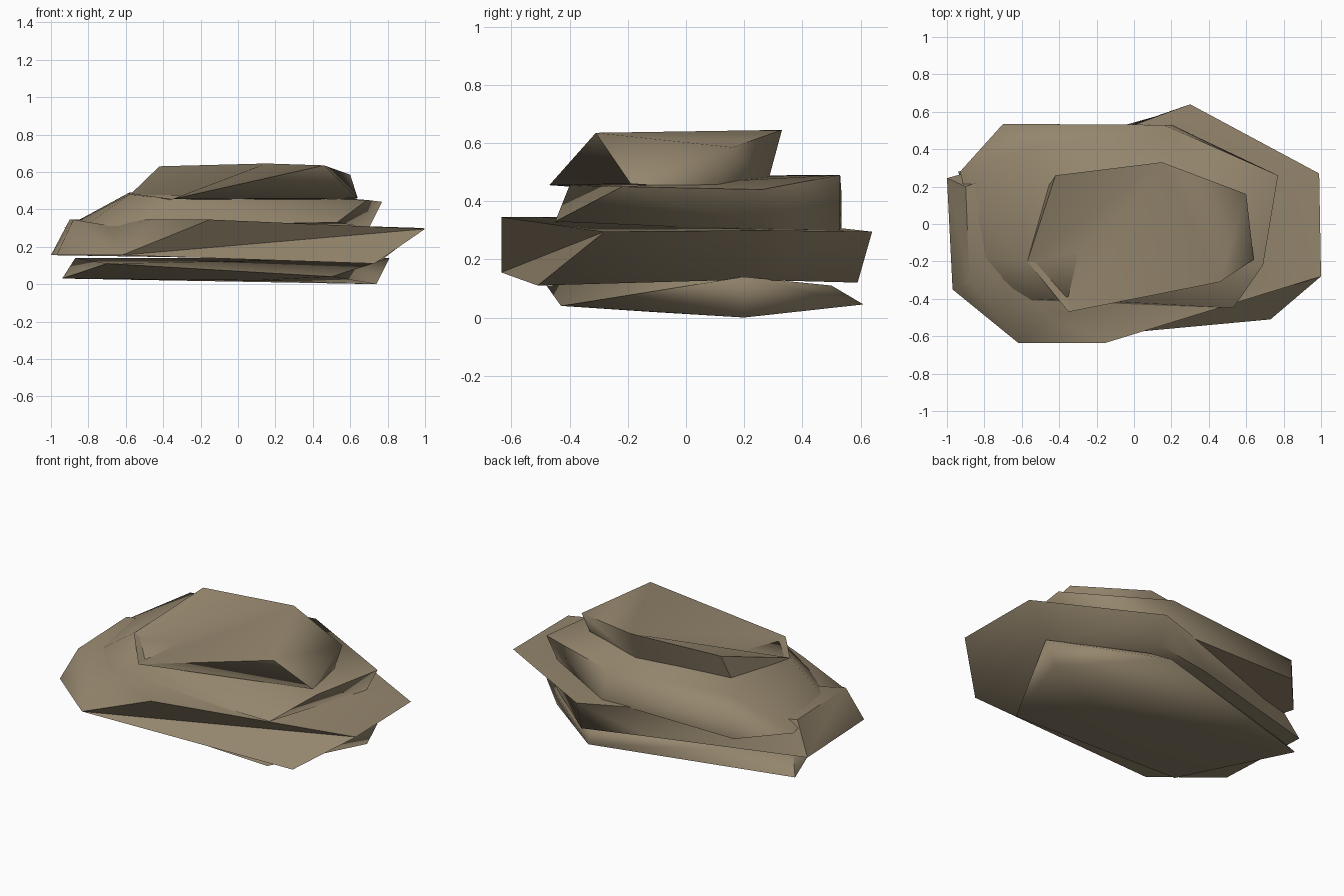
import bpy
import bmesh
from math import radians

default_cube = bpy.data.objects.get("Cube")
if default_cube is not None:
    bpy.data.objects.remove(default_cube, do_unlink=True)

# One weathered stone colour for every layer
stone = bpy.data.materials.new("tan_stone")
stone.use_nodes = True
stone.diffuse_color = (.30, .24, .155, 1)
stone.node_tree.nodes["Principled BSDF"].inputs["Base Color"].default_value = stone.diffuse_color


def finish(name, bm, crease_angle=70):
    """Turn a bmesh into a softly shaded stone object."""
    bmesh.ops.recalc_face_normals(bm, faces=bm.faces[:])
    mesh = bpy.data.meshes.new(name)
    bm.to_mesh(mesh)
    bm.free()
    mesh.materials.append(stone)
    mesh.shade_smooth()
    mesh.set_sharp_from_angle(angle=radians(crease_angle))
    layer = bpy.data.objects.new(name, mesh)
    bpy.context.scene.collection.objects.link(layer)


def convex_slab(name, lower_corners, upper_corners):
    """Chiselled slab: the hull around a lower and an upper ring of corners."""
    bm = bmesh.new()
    for corner in lower_corners + upper_corners:
        bm.verts.new(corner)
    bmesh.ops.convex_hull(bm, input=bm.verts[:])
    loose = [v for v in bm.verts if not v.link_faces]
    bmesh.ops.delete(bm, geom=loose, context="VERTS")
    finish(name, bm)


def hollowed_slab(name, corners, faces):
    """Slab with hollows: lettered corners joined by strings of letters."""
    bm = bmesh.new()
    verts = {letter: bm.verts.new(place) for letter, place in corners.items()}
    for letters in faces.split():
        bm.faces.new([verts[letter] for letter in letters])
    finish(name, bm)


# Thin foot slab, tilted up along its front
convex_slab("foot_slab",
            lower_corners=[(-.94, .28, .03), (.1, -.13, .02), (.5, -.43, .04),
                           (.74, .2, 0), (.24, .61, .045)],
            upper_corners=[(-.7, -.48, .11), (-.87, .2, .14), (.81, .2, .14),
                           (.3, .5, .11)])

# Widest slab: underside a to g, upper rim j to q, a dip r at the front left
wide_corners = {
    "a": (-1, .245, .155), "b": (-.97, -.35, .155), "c": (-.62, -.635, .155),
    "d": (.73, -.51, .11), "e": (.77, .2, .13), "f": (.3, .59, .12),
    "g": (-.1, .5, .14),
    "j": (-.88, -.3, .345), "k": (-.9, .2, .345), "l": (-.45, -.5, .345),
    "m": (-.15, -.635, .345), "n": (1, -.28, .295), "o": (.99, .27, .3),
    "q": (.3, .64, .295), "r": (-.7, -.28, .315),
}
wide_underside = "abcdefg "
wide_sides = "abjk bcj cmn cnd dnoe eoqf fqg gqk gka "
wide_top = "jcr clr cml jrk rlk lmn lno loq lqk"
hollowed_slab("wide_slab", wide_corners, wide_underside + wide_sides + wide_top)

# Middle slab with a sloping left shoulder
convex_slab("middle_slab",
            lower_corners=[(-.93, .28, .3), (-.7, .535, .3), (.2, .53, .3),
                           (.7, .25, .3), (.53, -.45, .33), (-.58, -.41, .31),
                           (-.82, -.18, .31)],
            upper_corners=[(-.7, .535, .42), (-.58, .4, .49), (.16, .53, .49),
                           (.77, .26, .44), (.69, -.22, .45), (-.38, -.4, .455),
                           (-.58, -.2, .48)])

# Cap stone: foot a to f, crown g to j, a hollow k at the front left
cap_corners = {
    "a": (-.57, -.2, .485), "b": (-.46, .2, .46), "c": (.14, .28, .46),
    "d": (.58, .1, .44), "e": (.64, -.19, .46), "f": (-.35, -.47, .455),
    "g": (-.42, .26, .63), "h": (.15, .33, .645), "i": (.6, .16, .585),
    "j": (.46, -.31, .635), "k": (-.4, -.26, .44),
}
cap_top = "gha hka hfk kfa hjf hij "
cap_sides = "ije jef abg bchg cdih dei "
cap_underside = "abcdef"
hollowed_slab("cap_stone", cap_corners, cap_top + cap_sides + cap_underside)
